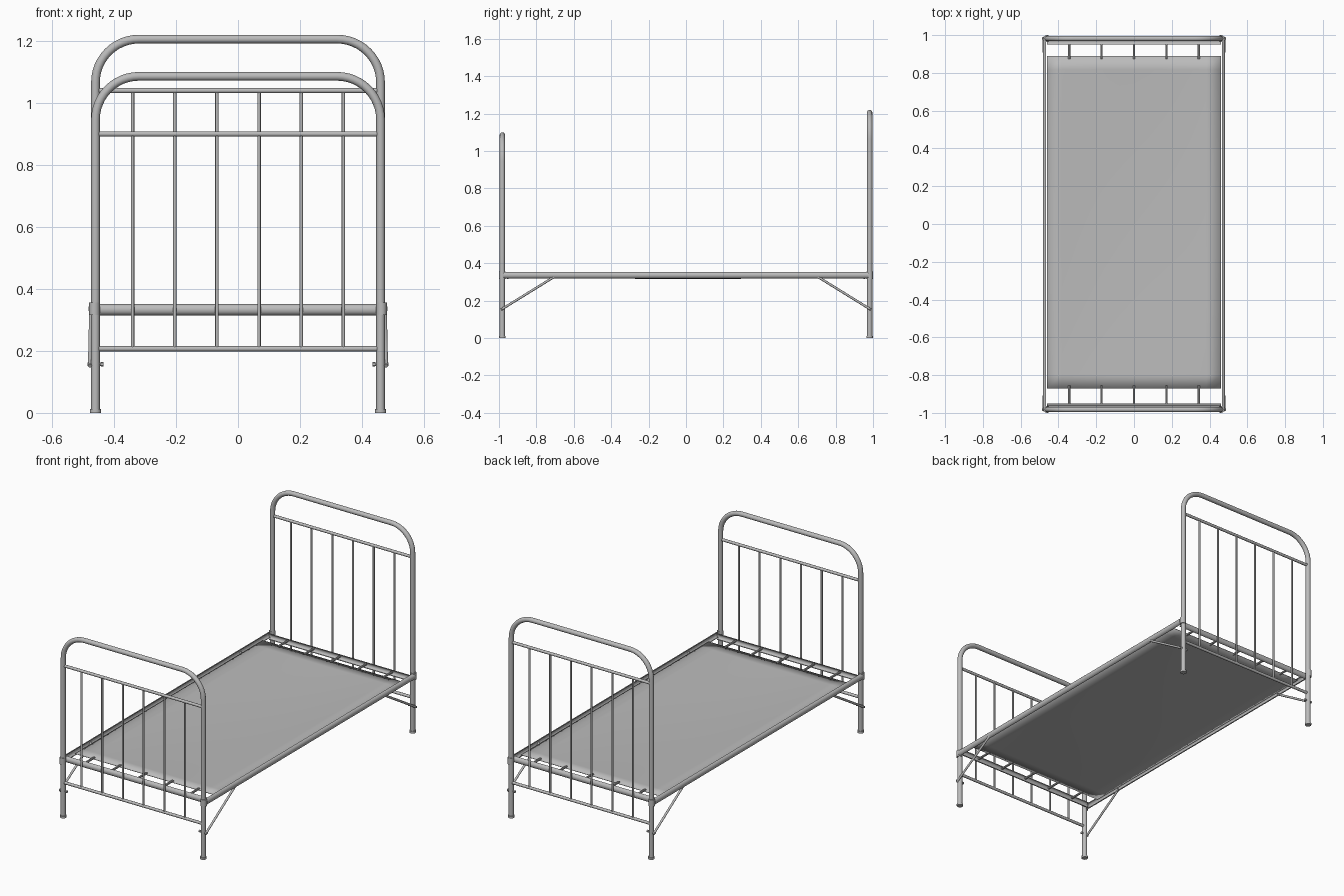
import bpy, bmesh, math
from mathutils import Vector

cube = bpy.data.objects.get("Cube")
if cube:
    bpy.data.objects.remove(cube, do_unlink=True)

steel = bpy.data.materials.new("grey_steel")
steel.use_nodes = True
GREY = (0.5, 0.5, 0.5, 1)
steel.diffuse_color = GREY
steel.node_tree.nodes["Principled BSDF"].inputs["Base Color"].default_value = GREY


def finish(name, bm):
    mesh = bpy.data.meshes.new(name)
    bmesh.ops.recalc_face_normals(bm, faces=bm.faces[:])
    bm.to_mesh(mesh)
    bm.free()
    obj = bpy.data.objects.new(name, mesh)
    bpy.context.collection.objects.link(obj)
    mesh.materials.append(steel)
    bpy.ops.object.select_all(action='DESELECT')
    obj.select_set(True)
    bpy.context.view_layer.objects.active = obj
    bpy.ops.object.shade_smooth_by_angle(angle=math.radians(40))
    return obj


def sweep(name, path, section, up):
    """Sweep a closed section along a path; 'up' is the section's second axis."""
    path = [Vector(p) for p in path]
    up = Vector(up)
    bm = bmesh.new()
    rings = []
    for i, p in enumerate(path):
        along = (path[min(i + 1, len(path) - 1)] - path[max(i - 1, 0)]).normalized()
        side = along.cross(up).normalized()
        top = side.cross(along)
        rings.append([bm.verts.new(p + side * a + top * b) for a, b in section])
    n = len(section)
    for r, s in zip(rings, rings[1:]):
        for k in range(n):
            bm.faces.new((r[k], r[(k + 1) % n], s[(k + 1) % n], s[k]))
    bm.faces.new(rings[0])
    bm.faces.new(rings[-1])
    return finish(name, bm)


def circle(radius, sides):
    return [(radius * math.cos(2 * math.pi * k / sides),
             radius * math.sin(2 * math.pi * k / sides)) for k in range(sides)]


def tube(name, path, radius, sides=12, up=(0, 1, 0)):
    return sweep(name, path, circle(radius, sides), up)


POST_X, END_Y, BEND = 0.46, 0.982, 0.14
RAIL_Z = 0.336

# Half-round channel section, hollow on the inner side
arc = [math.pi * (k / 10 - 0.5) for k in range(11)]
channel = [(0.016 * math.cos(a), 0.018 * math.sin(a)) for a in arc]
channel += [(0.012 * math.cos(a), 0.014 * math.sin(a)) for a in reversed(arc)]


def end_frame(label, y, height, bar_z):
    # Bent tube: two legs joined by a rounded top
    top = height - 0.014
    half = [(POST_X, 0), (POST_X, 0.4)]
    for k in range(13):
        a = math.pi / 2 * k / 12
        half.append((POST_X - BEND + BEND * math.cos(a), top - BEND + BEND * math.sin(a)))
    path = [(x, y, z) for x, z in half] + [(-x, y, z) for x, z in reversed(half)]
    tube(label + "_hoop", path, 0.014, 16)
    # Cross bars and spindles
    for part, z in (("upper_bar", bar_z), ("lower_bar", 0.207)):
        tube(f"{label}_{part}", [(-POST_X, y, z), (POST_X, y, z)], 0.0085)
    for k in range(6):
        x = (k - 2.5) * 0.136
        tube(f"{label}_spindle_{k + 1}", [(x, y, 0.207), (x, y, bar_z)], 0.0055, 10)
    # Foot caps
    for side, x in (("left", POST_X), ("right", -POST_X)):
        tube(f"{label}_foot_{side}", [(x, y, 0), (x, y, 0.012)], 0.018, 16)


end_frame("headboard", END_Y, 1.22, 1.04)
end_frame("footboard", -END_Y, 1.10, 0.90)

# Side rails, braces and bolts
for side, s in (("left", 1), ("right", -1)):
    sweep(f"side_rail_{side}", [(s * 0.467, -s * 0.975, RAIL_Z), (s * 0.467, s * 0.975, RAIL_Z)],
          channel, (0, 0, 1))
    for end, e in (("head", 1), ("foot", -1)):
        label = f"{end}_{side}"
        tube(f"brace_{label}",
             [(s * 0.478, e * 0.988, 0.152), (s * 0.474, e * 0.7, 0.33)], 0.0065, 10, (1, 0, 0))
        tube(f"bolt_{label}",
             [(s * 0.435, e * END_Y, 0.157), (s * 0.486, e * END_Y, 0.157)], 0.005, 8)
        tube(f"bolt_nut_{label}",
             [(s * 0.434, e * END_Y, 0.157), (s * 0.442, e * END_Y, 0.157)], 0.008, 6)
        tube(f"corner_bracket_{label}",
             [(s * 0.463, e * END_Y, RAIL_Z - 0.02), (s * 0.463, e * END_Y, RAIL_Z + 0.02)],
             0.017, 16)

# End rails and the straps that tension the mesh
for end, e, edge in (("head", 1, 0.885), ("foot", -1, 0.868)):
    sweep(f"end_rail_{end}", [(e * 0.46, e * 0.95, RAIL_Z - 0.003), (-e * 0.46, e * 0.95, RAIL_Z - 0.003)],
          channel, (0, 0, 1))
    for k in range(5):
        x = (k - 2) * 0.172
        tube(f"strap_{end}_{k + 1}",
             [(x, e * 0.955, 0.337), (x, e * (edge - 0.012), 0.337)], 0.0065, 8, (0, 0, 1))

# Bed base sheet, sagging gently towards the middle
bm = bmesh.new()
bmesh.ops.create_grid(bm, x_segments=12, y_segments=24, size=1)
for v in bm.verts:
    sag = 0.017 * (1 - v.co.x ** 2) * (1 - v.co.y ** 2)
    v.co = Vector((v.co.x * 0.46, v.co.y * 0.88 + 0.01, 0.335 - sag))
sheet = finish("base_sheet", bm)
solid = sheet.modifiers.new("thickness", 'SOLIDIFY')
solid.thickness = 0.003
solid.offset = -1
